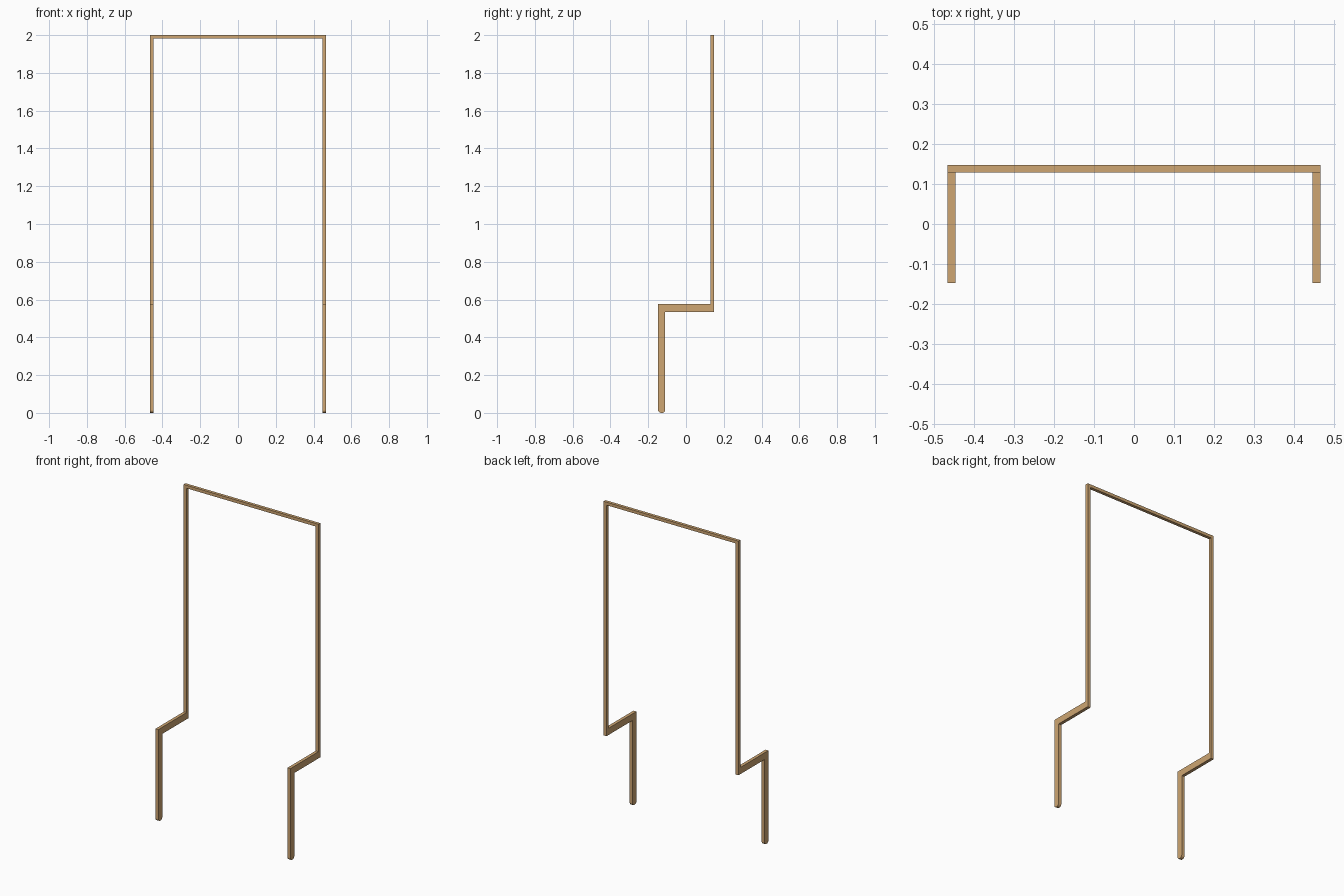
import bpy, bmesh, math

if "Cube" in bpy.data.objects:
    bpy.data.objects.remove(bpy.data.objects["Cube"])

wood = bpy.data.materials.new("wood")
wood.diffuse_color = (0.62, 0.38, 0.17, 1)
wood.use_nodes = True
wood.node_tree.nodes["Principled BSDF"].inputs["Base Color"].default_value = wood.diffuse_color

X0, X1 = 0.447, 0.467   # side frame inner and outer faces
Y = 0.148               # half depth
T = 0.019               # thin bar thickness


def prism(name, profile, x0, x1):
    """Extrude a (y, z) profile along x."""
    bm = bmesh.new()
    face = bm.faces.new([bm.verts.new((x0, y, z)) for y, z in profile])
    ext = bmesh.ops.extrude_face_region(bm, geom=[face])
    verts = [g for g in ext["geom"] if isinstance(g, bmesh.types.BMVert)]
    bmesh.ops.translate(bm, verts=verts, vec=(x1 - x0, 0, 0))
    bmesh.ops.recalc_face_normals(bm, faces=bm.faces[:])
    mesh = bpy.data.meshes.new(name)
    bm.to_mesh(mesh)
    bm.free()
    mesh.materials.append(wood)
    obj = bpy.data.objects.new(name, mesh)
    bpy.context.collection.objects.link(obj)
    return obj


def rect(y0, y1, z0, z1):
    return [(y0, z0), (y1, z0), (y1, z1), (y0, z1)]


# Leg outline with a rounded foot
w, r = 0.038, 0.016
leg = [(-Y, 0.535)]
for cy, start in ((-Y + r, 180), (-Y + w - r, 270)):
    for i in range(5):
        a = math.radians(start + i * 22.5)
        leg.append((cy + r * math.cos(a), r + r * math.sin(a)))
leg.append((-Y + w, 0.535))

# Matching left and right side frames
for side, (a, b) in (("left", (-X1, -X0)), ("right", (X0, X1))):
    prism(f"{side}_front_leg", leg, a, b)
    prism(f"{side}_arm", rect(-Y, Y, 0.535, 0.577), a, b)
    prism(f"{side}_upright", rect(Y - T, Y, 0.577, 2 - T), a, b)

# Top rail across both uprights
prism("top_rail", rect(Y - T, Y, 2 - T, 2), -X1, X1)
